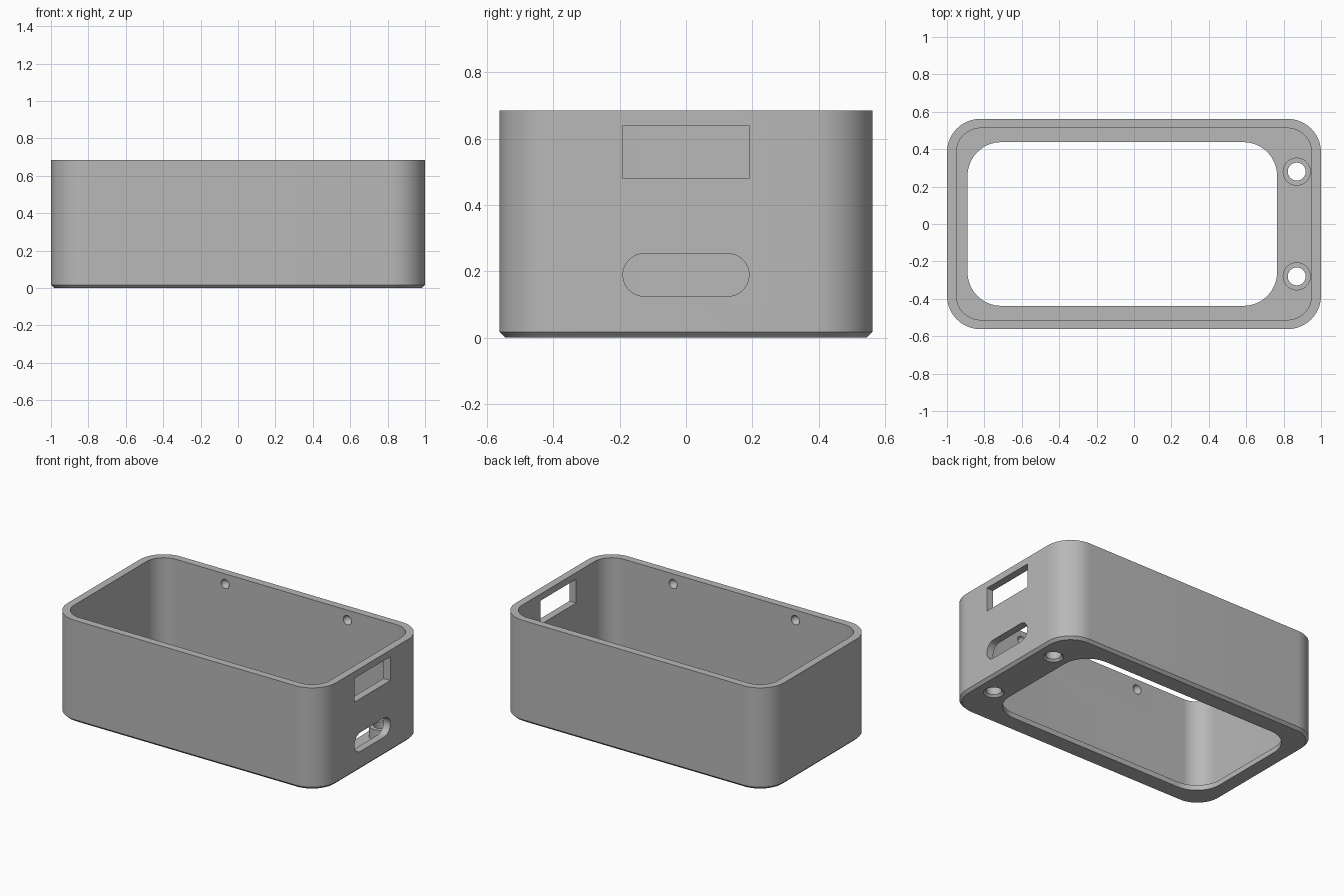
import bpy, bmesh, math
from mathutils import Matrix

if "Cube" in bpy.data.objects:
    bpy.data.objects.remove(bpy.data.objects["Cube"])

W, D, H = 1.0, 0.5625, 0.685      # half width, half depth, full height
WALL, FLOOR, CHAMFER = 0.05, 0.035, 0.017

grey = bpy.data.materials.new("grey_plastic")
grey.diffuse_color = (0.48, 0.48, 0.48, 1)
grey.use_nodes = True
grey.node_tree.nodes["Principled BSDF"].inputs["Base Color"].default_value = grey.diffuse_color


def rounded_rect(x0, x1, y0, y1, r, n=16):
    """Counter-clockwise outline with n segments in every corner."""
    corners = [(x1 - r, y1 - r), (x0 + r, y1 - r), (x0 + r, y0 + r), (x1 - r, y0 + r)]
    return [(cx + r * math.cos(math.pi / 2 * (q + i / n)),
             cy + r * math.sin(math.pi / 2 * (q + i / n)))
            for q, (cx, cy) in enumerate(corners) for i in range(n + 1)]


def circle(r, n=40):
    return [(r * math.cos(math.tau * i / n), r * math.sin(math.tau * i / n)) for i in range(n)]


def loft(name, layers, matrix=Matrix()):
    """Closed solid through a stack of (outline, height) layers."""
    bm = bmesh.new()
    rings = [[bm.verts.new((x, y, z)) for x, y in pts] for pts, z in layers]
    n = len(rings[0])
    for a, b in zip(rings, rings[1:]):
        for i in range(n):
            j = (i + 1) % n
            bm.faces.new((a[i], a[j], b[j], b[i]))
    bm.faces.new(rings[0][::-1])
    bm.faces.new(rings[-1])
    bm.transform(matrix)
    bmesh.ops.recalc_face_normals(bm, faces=bm.faces)
    return make_object(name, bm)


def make_object(name, bm):
    mesh = bpy.data.meshes.new(name)
    bm.to_mesh(mesh)
    bm.free()
    mesh.materials.append(grey)
    obj = bpy.data.objects.new(name, mesh)
    bpy.context.collection.objects.link(obj)
    return obj


def combine(target, tool, operation='DIFFERENCE'):
    """Boolean the tool into the target, then drop the tool."""
    mod = target.modifiers.new("bool", 'BOOLEAN')
    mod.operation, mod.solver, mod.object = operation, 'EXACT', tool
    bpy.context.view_layer.update()
    graph = bpy.context.evaluated_depsgraph_get()
    mesh = bpy.data.meshes.new_from_object(target.evaluated_get(graph))
    target.modifiers.clear()
    target.data = mesh
    bpy.data.objects.remove(tool)


# Outer shell with a small chamfer round the base
c = CHAMFER
shell = loft("enclosure_shell", [
    (rounded_rect(-W + c, W - c, -D + c, D - c, 0.18 - c), 0),
    (rounded_rect(-W, W, -D, D, 0.18), c),
    (rounded_rect(-W, W, -D, D, 0.18), H)])

# Open-topped cavity
t = WALL
inner = rounded_rect(-W + t, W - t, -D + t, D - t, 0.18 - t)
combine(shell, loft("cavity_cutter", [(inner, FLOOR), (inner, H + 0.1)]))

# Large opening through the floor
opening = rounded_rect(-0.89, 0.765, -0.4375, 0.4375, 0.18)
combine(shell, loft("floor_cutter", [(opening, -0.1), (opening, 0.2)]))

# Screw bosses with through holes, countersunk below
for y in (-0.28, 0.28):
    at = Matrix.Translation((0.87, y, 0))
    combine(shell, loft("boss", [(circle(0.075), 0.01), (circle(0.075), 0.11)], at), 'UNION')
    combine(shell, loft("screw_cutter", [(circle(0.072), -0.01), (circle(0.048), 0.014),
                                         (circle(0.048), 0.2)], at))

# Window and rounded slot in the right wall (outline y,z extruded along x)
to_side = Matrix(((0, 0, 1, 0), (1, 0, 0, 0), (0, 1, 0, 0), (0, 0, 0, 1)))
window = [(-0.19, 0.48), (0.19, 0.48), (0.19, 0.64), (-0.19, 0.64)]
slot = rounded_rect(-0.19, 0.19, 0.125, 0.253, 0.0638)
for name, outline in (("window_cutter", window), ("slot_cutter", slot)):
    combine(shell, loft(name, [(outline, 0.947), (outline, 1.1)], to_side))

# Lid-snap dimples inside the long walls
for x in (-0.455, 0.455):
    for y in (-D + t, D - t):
        bm = bmesh.new()
        bmesh.ops.create_uvsphere(bm, u_segments=24, v_segments=12, radius=0.031,
                                  matrix=Matrix.Translation((x, y, 0.617)))
        combine(shell, make_object("dimple_cutter", bm))

# Smooth round corners, crisp edges elsewhere
bpy.context.view_layer.objects.active = shell
shell.select_set(True)
bpy.ops.object.shade_smooth_by_angle(angle=math.radians(30))
